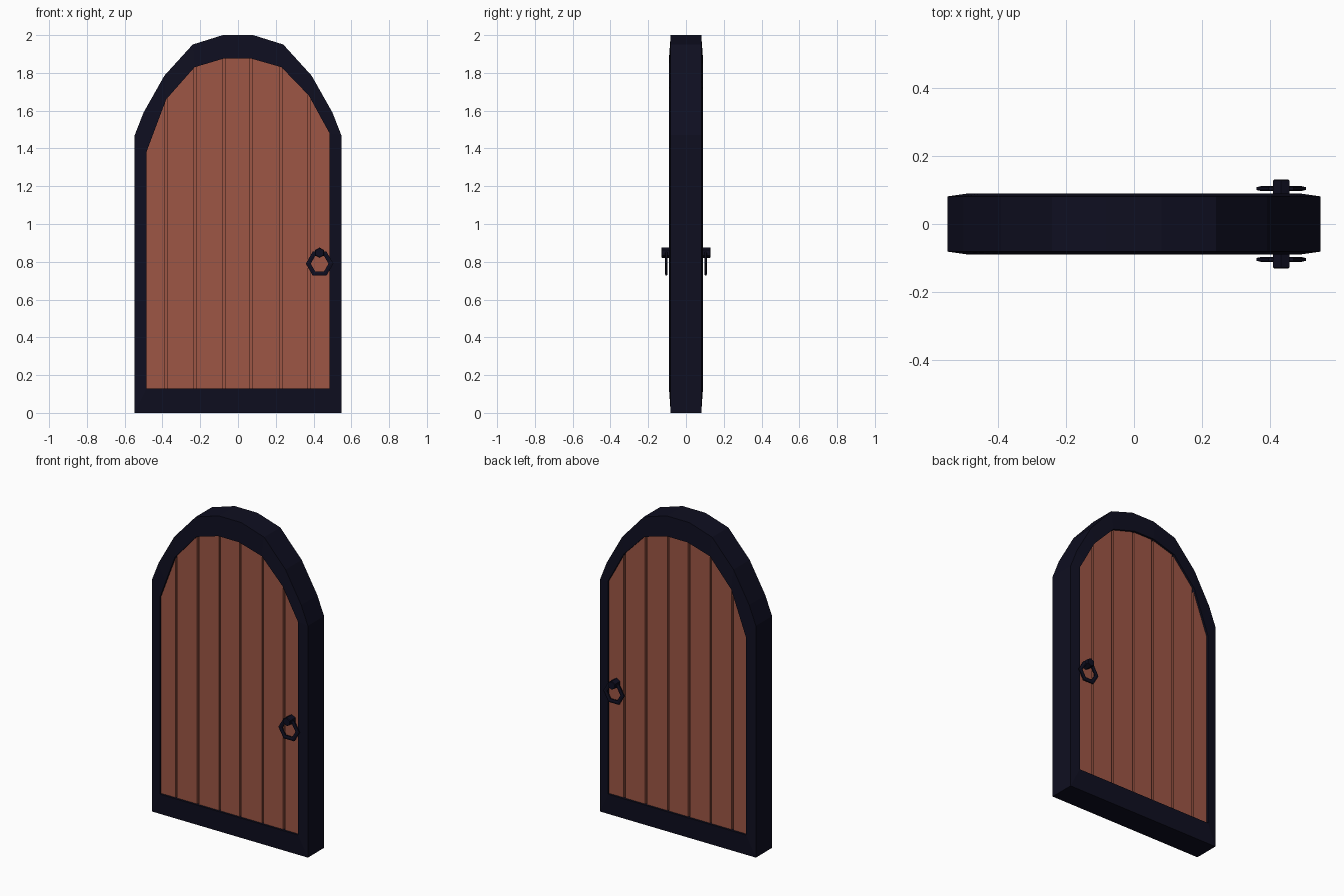
import bpy, bmesh, math
from mathutils import Matrix

if "Cube" in bpy.data.objects:
    bpy.data.objects.remove(bpy.data.objects["Cube"])


def material(name, rgb):
    m = bpy.data.materials.new(name)
    m.diffuse_color = (*rgb, 1)
    m.use_nodes = True
    m.node_tree.nodes["Principled BSDF"].inputs["Base Color"].default_value = m.diffuse_color
    return m


WOOD = material("red brown wood", (0.34, 0.093, 0.06))
IRON = material("dark navy iron", (0.0045, 0.0045, 0.0145))


def finish(name, bm, mat):
    bmesh.ops.recalc_face_normals(bm, faces=bm.faces[:])
    me = bpy.data.meshes.new(name)
    bm.to_mesh(me)
    bm.free()
    me.materials.append(mat)
    ob = bpy.data.objects.new(name, me)
    bpy.context.collection.objects.link(ob)
    return ob


def slab(name, outline, half, mat):
    """Extrude an x-z outline symmetrically in y."""
    bm = bmesh.new()
    a = [bm.verts.new((x, -half, z)) for x, z in outline]
    b = [bm.verts.new((x, half, z)) for x, z in outline]
    bm.faces.new(a)
    bm.faces.new(b[::-1])
    n = len(a)
    for i in range(n):
        j = (i + 1) % n
        bm.faces.new((a[i], a[j], b[j], b[i]))
    return finish(name, bm, mat)


def ring(name, loops, mat):
    """Bridge closed loops of points, last loop back to the first."""
    bm = bmesh.new()
    vs = [[bm.verts.new(p) for p in loop] for loop in loops]
    n = len(vs[0])
    for k in range(len(vs)):
        p, q = vs[k], vs[(k + 1) % len(vs)]
        for i in range(n):
            j = (i + 1) % n
            bm.faces.new((p[i], p[j], q[j], q[i]))
    return finish(name, bm, mat)


# Arch outlines, left bottom up and over to right bottom
half_out = [(0.547, 0), (0.547, 1.47), (0.50, 1.59), (0.39, 1.785), (0.24, 1.95), (0.08, 2.0)]
outer = [(-x, z) for x, z in half_out] + half_out[::-1]
inner = [(-0.485, 0.13), (-0.485, 1.38), (-0.445, 1.487), (-0.38, 1.66), (-0.23, 1.83), (-0.075, 1.876),
         (0.07, 1.876), (0.23, 1.83), (0.375, 1.68), (0.447, 1.548), (0.485, 1.48), (0.485, 0.13)]

# Frame, with faces sloping back slightly to the outer edge
ring("arched_frame", [[(x, y, z) for x, z in pts] for pts, y in
     ((outer, -0.081), (inner, -0.09), (inner, 0.09), (outer, 0.081))], IRON)

# Core board behind the grooves
slab("door_core", inner, 0.064, WOOD)


def arch_z(x):
    for (x0, z0), (x1, z1) in zip(inner[1:-1], inner[2:-1]):
        if x0 <= x <= x1:
            return z0 + (z1 - z0) * (x - x0) / (x1 - x0)
    return 1.4


# Planks, separated by narrow grooves
edges = [-0.485, -0.38, -0.227, -0.075, 0.07, 0.227, 0.377, 0.485]
for i, (l, r) in enumerate(zip(edges, edges[1:])):
    l += 0.006 if i else 0
    r -= 0.006 if i < 6 else 0
    xs = [l] + [x for x, z in inner[2:-2] if l + 0.01 < x < r - 0.01] + [r]
    top = [(x, arch_z(x)) for x in xs]
    slab(f"plank_{i + 1}", [(l, 0.13)] + top + [(r, 0.13)], 0.077, WOOD)

# Handles on both sides: hexagonal stud and ring
for side, s in (("front", -1), ("back", 1)):
    bm = bmesh.new()
    rings = []
    for y, rad in ((0.07, 0.0275), (0.127, 0.0275), (0.131, 0.024)):
        rings.append([bm.verts.new((0.432 + rad * math.sin(k * math.pi / 3), s * y,
                                    0.848 + rad * math.cos(k * math.pi / 3))) for k in range(6)])
    for p, q in zip(rings, rings[1:]):
        for k in range(6):
            bm.faces.new((p[k], p[(k + 1) % 6], q[(k + 1) % 6], q[k]))
    bm.faces.new(rings[0])
    bm.faces.new(rings[-1])
    finish(f"{side}_handle_stud", bm, IRON)

    loops = []
    for rad, dy in ((0.073, -0.004), (0.073, 0.004), (0.06, 0.007), (0.047, 0.004), (0.047, -0.004), (0.06, -0.007)):
        loops.append([(0.432 + rad * math.cos(k * math.pi / 3), s * 0.104 + dy,
                       0.79 + rad * math.sin(k * math.pi / 3)) for k in range(6)])
    ring(f"{side}_handle_ring", loops, IRON)
